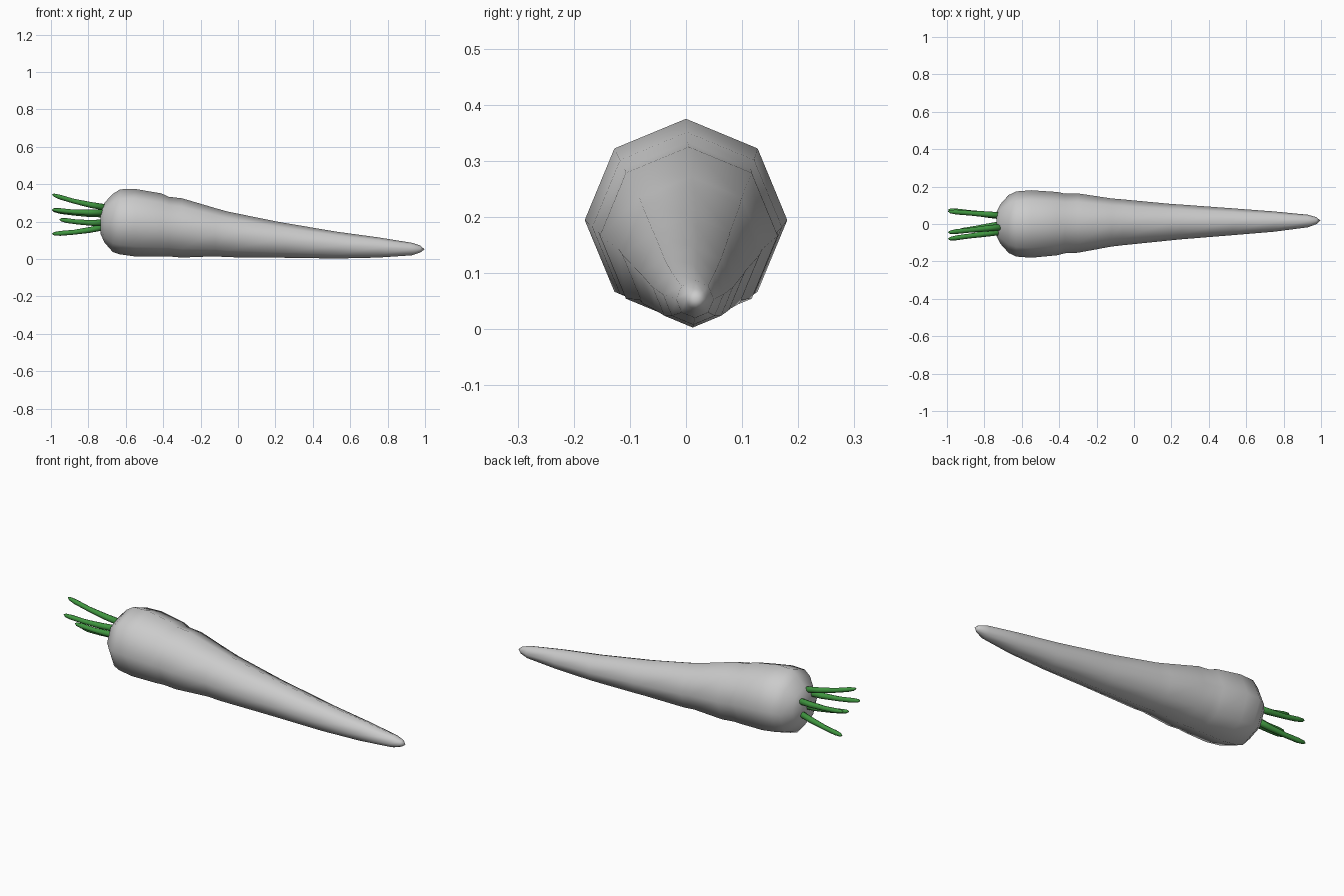
import bpy, bmesh, math
from mathutils import Vector

if "Cube" in bpy.data.objects:
    bpy.data.objects.remove(bpy.data.objects["Cube"])


def loft(name, rings, sides, material=None):
    """Skin rings (x, y, z, radius) lying across x; radius 0 makes a pole."""
    bm = bmesh.new()
    loops = []
    for x, y, z, r in rings:
        if r == 0:
            loops.append([bm.verts.new((x, y, z))])
            continue
        loops.append([bm.verts.new((x, y + r * math.sin(math.tau * i / sides),
                                    z + r * math.cos(math.tau * i / sides)))
                      for i in range(sides)])
    for a, b in zip(loops, loops[1:]):
        for i in range(sides):
            j = (i + 1) % sides
            if len(a) == 1:
                bm.faces.new((a[0], b[i], b[j]))
            elif len(b) == 1:
                bm.faces.new((a[i], b[0], a[j]))
            else:
                bm.faces.new((a[i], b[i], b[j], a[j]))
    bmesh.ops.recalc_face_normals(bm, faces=bm.faces)
    for f in bm.faces:
        f.smooth = True
    mesh = bpy.data.meshes.new(name)
    bm.to_mesh(mesh)
    bm.free()
    obj = bpy.data.objects.new(name, mesh)
    bpy.context.collection.objects.link(obj)
    if material:
        mesh.materials.append(material)
    return obj


# Root: octagonal rings from crown to tip as (x, centre y, top z, bottom z)
profile = [
    (-0.735, 0.0, 0.265, 0.135), (-0.715, 0.0, 0.30, 0.09),
    (-0.67, 0.0, 0.348, 0.038), (-0.63, 0.0, 0.373, 0.025),
    (-0.55, 0.0, 0.375, 0.014), (-0.41, 0.002, 0.351, 0.013),
    (-0.37, 0.003, 0.333, 0.014), (-0.30, 0.005, 0.325, 0.008),
    (-0.12, 0.008, 0.272, 0.015), (-0.06, 0.009, 0.255, 0.010),
    (0.20, 0.010, 0.202, 0.008), (0.25, 0.011, 0.193, 0.007),
    (0.53, 0.012, 0.146, 0.003), (0.75, 0.013, 0.116, 0.008),
    (0.93, 0.016, 0.087, 0.020), (0.975, 0.018, 0.072, 0.035),
]
rings = [(x, y, (t + b) / 2, (t - b) / 2) for x, y, t, b in profile]
rings = [(-0.735, 0, 0.2, 0)] + rings + [(0.997, 0.018, 0.052, 0)]
loft("carrot_root", rings, 8)

# Leaf stalks: start and end points, gently bent and tapered
green = bpy.data.materials.new("stalk_green")
green.diffuse_color = (0.05, 0.30, 0.05, 1)
green.use_nodes = True
green.node_tree.nodes["Principled BSDF"].inputs["Base Color"].default_value = green.diffuse_color
stalks = [
    ((-0.70, -0.015, 0.275), (-0.995, -0.045, 0.345)),
    ((-0.70, -0.04, 0.25), (-0.995, -0.08, 0.265)),
    ((-0.70, 0.0, 0.195), (-0.955, -0.04, 0.212)),
    ((-0.70, 0.04, 0.175), (-0.995, 0.075, 0.135)),
    ((-0.70, 0.045, 0.24), (-0.995, 0.067, 0.262)),
]
for n, (start, end) in enumerate(stalks, 1):
    path = []
    for t, r in ((0, 0), (0, .017), (.3, .016), (.6, .013), (.85, .013), (.96, .009), (1, 0)):
        p = Vector(start).lerp(Vector(end), t)
        p.z -= 0.008 * math.sin(math.pi * t)
        path.append((*p, r))
    loft(f"leaf_stalk_{n}", path, 8, green)
